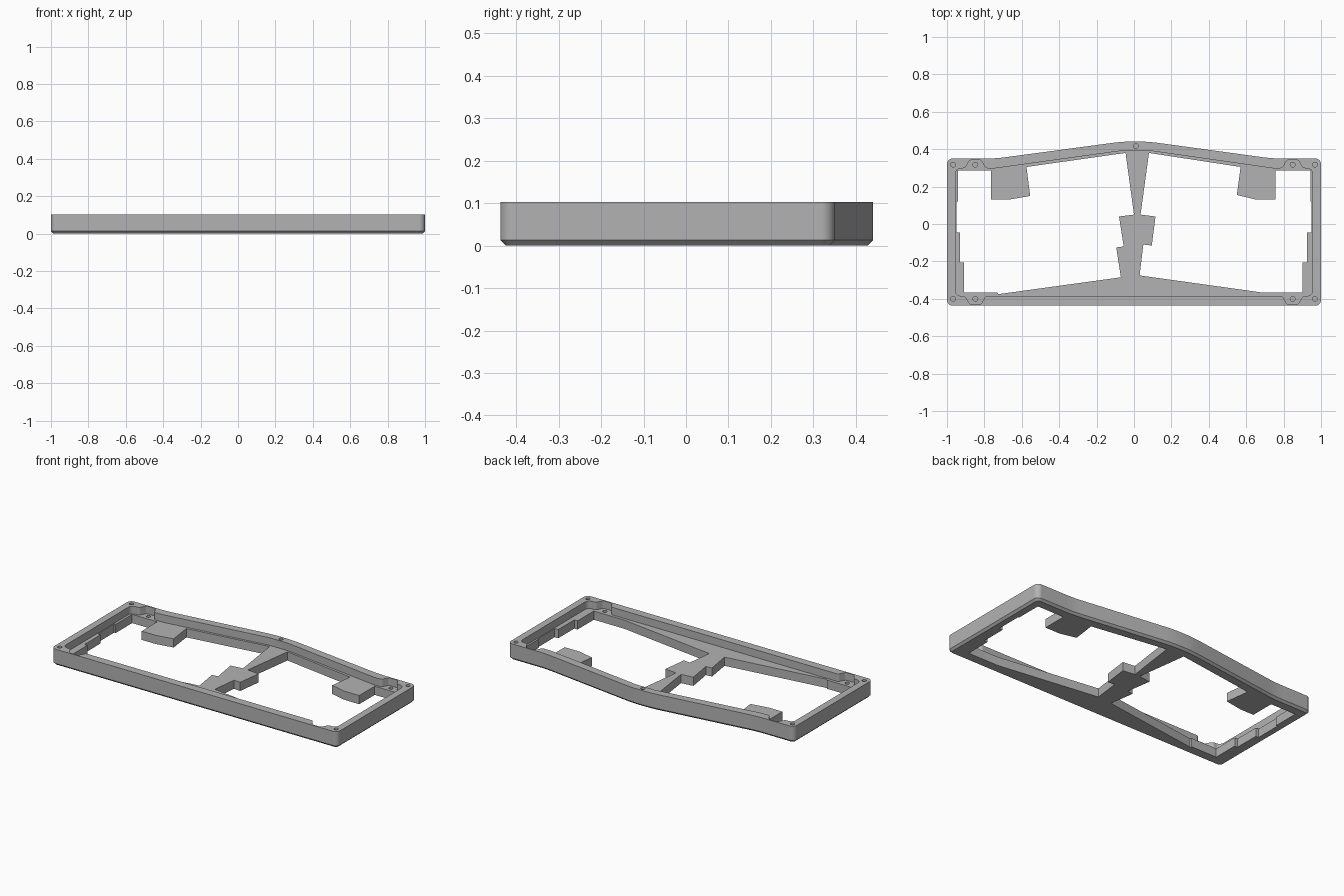
import bpy, bmesh, math
from mathutils import Vector

if "Cube" in bpy.data.objects:
    bpy.data.objects.remove(bpy.data.objects["Cube"])

HEIGHT, LEDGE, CHAMFER = 0.103, 0.055, 0.013

grey = bpy.data.materials.new("light grey")
grey.use_nodes = True
grey.diffuse_color = (0.45, 0.45, 0.45, 1)
grey.node_tree.nodes["Principled BSDF"].inputs["Base Color"].default_value = (0.45, 0.45, 0.45, 1)


def rounded(points, steps=6):
    """Fillet a polygon given as (x, y, radius) corners."""
    out = []
    for i, (x, y, r) in enumerate(points):
        p = Vector((x, y))
        if r == 0:
            out.append(p)
            continue
        a = (Vector(points[i - 1][:2]) - p).normalized()
        b = (Vector(points[(i + 1) % len(points)][:2]) - p).normalized()
        half = a.angle(b) / 2
        centre = p + (a + b).normalized() * (r / math.sin(half))
        reach = r / math.tan(half)
        start, end = p + a * reach, p + b * reach
        for k in range(steps + 1):
            toward = start.lerp(end, k / steps) - centre
            out.append(centre + toward.normalized() * r)
    return out


def inset(outline, distance):
    """Move a counter-clockwise outline inwards by a distance."""
    out = []
    for i, p in enumerate(outline):
        before = (p - outline[i - 1]).normalized()
        after = (outline[(i + 1) % len(outline)] - p).normalized()
        n1, n2 = Vector((-before.y, before.x)), Vector((-after.y, after.x))
        out.append(p + (n1 + n2) * (distance / (1 + n1.dot(n2))))
    return out


def solid(name, layers):
    """Closed solid through stacked (outline, z) layers, counter-clockwise, bottom first."""
    bm = bmesh.new()
    rings = [[bm.verts.new((p[0], p[1], z)) for p in outline] for outline, z in layers]
    bm.faces.new(rings[0][::-1])
    bm.faces.new(rings[-1])
    for low, high in zip(rings, rings[1:]):
        for i in range(len(low)):
            j = (i + 1) % len(low)
            bm.faces.new((low[i], low[j], high[j], high[i]))
    bm.normal_update()
    mesh = bpy.data.meshes.new(name)
    bm.to_mesh(mesh)
    bm.free()
    mesh.materials.append(grey)
    obj = bpy.data.objects.new(name, mesh)
    bpy.context.scene.collection.objects.link(obj)
    return obj


def cut(target, outline, bottom):
    """Cut an outline out of the target, from a height upwards."""
    cutter = solid("cutter", [(outline, bottom), (outline, 0.2)])
    cutter.hide_render = True
    mod = target.modifiers.new("cut", 'BOOLEAN')
    mod.operation, mod.solver, mod.object = 'DIFFERENCE', 'EXACT', cutter
    bpy.context.view_layer.update()
    bpy.context.view_layer.objects.active = target
    bpy.ops.object.modifier_apply(modifier=mod.name)
    bpy.data.objects.remove(cutter)


# Outer body with a peaked back edge and a chamfered underside
outer = rounded([(-1, -0.437, 0.03), (1, -0.437, 0.03), (1, 0.35, 0.03), (0.74, 0.35, 0.8),
                 (0.075, 0.441, 0.8), (-0.06, 0.441, 0.8), (-0.74, 0.35, 0.8),
                 (-1, 0.35, 0.03)])
frame = solid("case_frame", [(inset(outer, CHAMFER), 0), (outer, CHAMFER), (outer, HEIGHT)])


def screw_notch(x, y, depth, direction):
    """Bump in the rim that clears a screw on the ledge."""
    return [(x - direction * 0.055, y, 0.02), (x - direction * 0.03, y + depth, 0.015),
            (x + direction * 0.03, y + depth, 0.015), (x + direction * 0.055, y, 0.02)]


# Recess inside the rim, down to the ledge
SIDE, FRONT, BACK, NOTCH = 0.955, -0.385, 0.298, 0.848
recess = [(-SIDE, FRONT, 0.03)]
recess += screw_notch(-NOTCH, FRONT, -0.044, 1)
recess += screw_notch(NOTCH, FRONT, -0.044, 1)
recess += [(SIDE, FRONT, 0.03), (SIDE, BACK, 0.03)]
recess += screw_notch(NOTCH, BACK, 0.044, -1)
recess += [(0.74, BACK, 0), (0.075, 0.393, 0), (-0.055, 0.393, 0), (-0.74, BACK, 0)]
recess += screw_notch(-NOTCH, BACK, 0.044, -1)
recess += [(-SIDE, BACK, 0.03)]
cut(frame, rounded(recess), LEDGE)

# Through openings, leaving the stepped side ledges, back tabs and central spine
left_opening = [(-0.94, 0.285), (-0.94, 0.12), (-0.95, 0.12), (-0.95, -0.045),
                (-0.93, -0.045), (-0.93, -0.205), (-0.91, -0.205), (-0.91, -0.367),
                (-0.73, -0.367), (-0.725, -0.375), (-0.07, -0.285), (-0.095, -0.125),
                (-0.055, -0.12), (-0.08, 0.04), (0, 0.05), (-0.045, 0.38),
                (-0.575, 0.305), (-0.555, 0.15), (-0.67, 0.13), (-0.765, 0.13),
                (-0.765, 0.285)]
right_opening = [(0.943, 0.285), (0.757, 0.285), (0.757, 0.13), (0.655, 0.13),
                 (0.55, 0.155), (0.57, 0.305), (0.08, 0.38), (0.035, 0.05),
                 (0.115, 0.04), (0.095, -0.115), (0.05, -0.11), (0.03, -0.275),
                 (0.69, -0.367), (0.902, -0.367), (0.902, -0.205), (0.925, -0.205),
                 (0.925, -0.045), (0.95, -0.045), (0.95, 0.12), (0.943, 0.12)]
for opening in (left_opening, right_opening):
    cut(frame, opening, -0.1)

# Blind screw holes in the rim and on the ledge
holes = [(s * x, y, bottom) for s in (-1, 1) for y in (0.317, -0.4)
         for x, bottom in ((0.967, 0.05), (NOTCH, 0.025))]
holes.append((0.01, 0.416, 0.05))
for x, y, bottom in holes:
    angles = [math.tau * k / 16 for k in range(16)]
    cut(frame, [(x + 0.013 * math.cos(a), y + 0.013 * math.sin(a)) for a in angles], bottom)

# Smooth the fillets, keep the machined edges crisp
bpy.ops.object.select_all(action='DESELECT')
frame.select_set(True)
bpy.context.view_layer.objects.active = frame
bpy.ops.object.shade_smooth_by_angle(angle=math.radians(30))
weighted = frame.modifiers.new("weighted_normals", 'WEIGHTED_NORMAL')
weighted.keep_sharp = True
